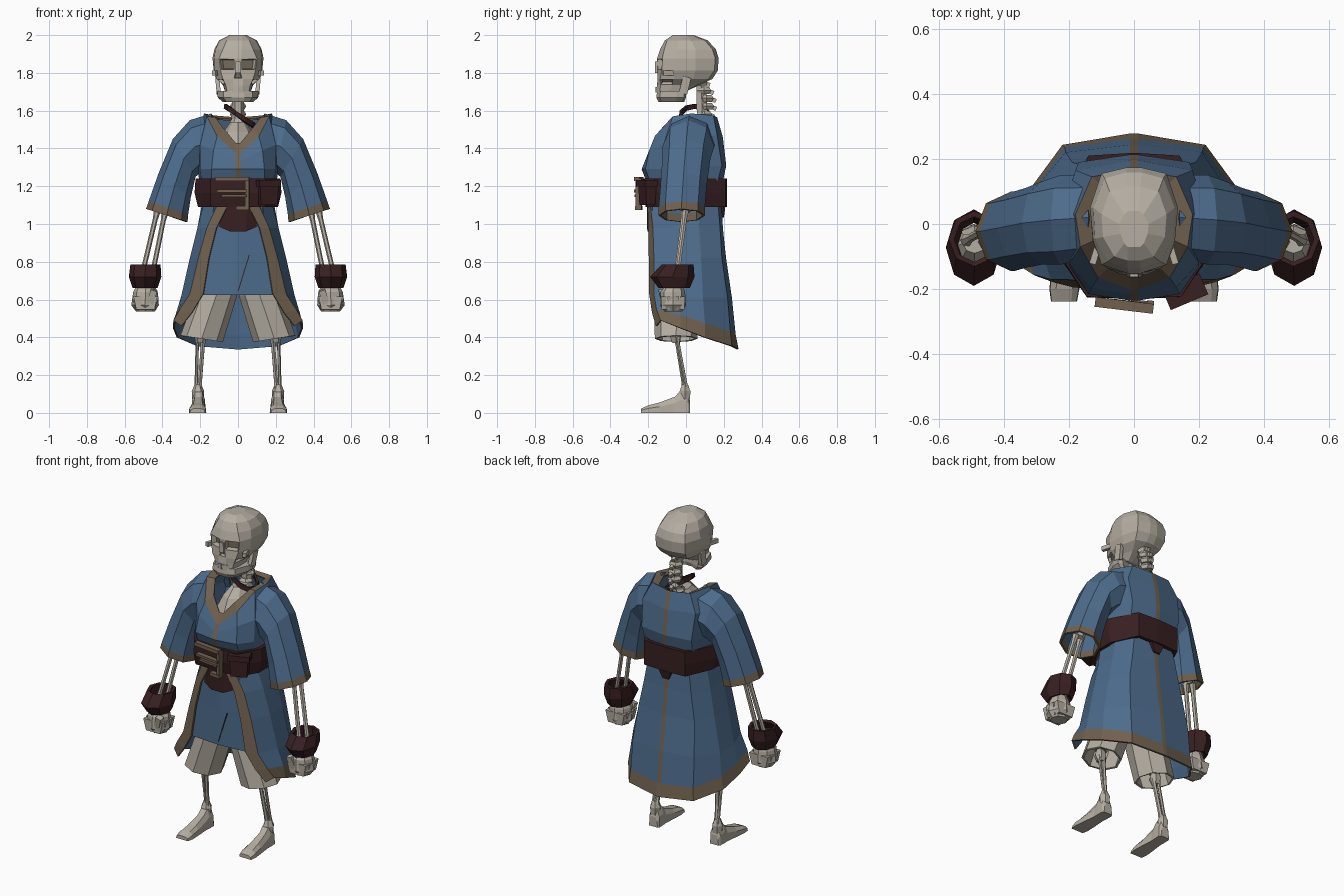
import bpy, bmesh, math
from mathutils import Vector, Matrix

def material(name, rgb):
    m = bpy.data.materials.new(name)
    m.diffuse_color = (*rgb, 1)
    return m

BLUE = material("blue cloth", (0.075, 0.150, 0.265))
TRIM = material("tan trim", (0.165, 0.120, 0.078))
LEATHER = material("dark leather", (0.040, 0.014, 0.015))
BONE = material("bone", (0.46, 0.42, 0.36))
SOCKET = material("socket brown", (0.18, 0.15, 0.105))


def finish(name, bm, mats, solid=0.0, mirror=False, inner=0):
    me = bpy.data.meshes.new(name)
    bm.to_mesh(me)
    bm.free()
    ob = bpy.data.objects.new(name, me)
    bpy.context.collection.objects.link(ob)
    for m in mats:
        me.materials.append(m)
    if solid:
        s = ob.modifiers.new("thickness", 'SOLIDIFY')
        s.thickness, s.offset, s.material_offset = solid, -1, inner
    if mirror:
        ob.modifiers.new("mirror", 'MIRROR').use_mirror_merge = False
    return ob


def loft(name, rings, mats, closed=True, cap=False, rule=None, sink=None, **kw):
    """Skin equal-length rings; rule(row, column) picks a material, sink(row, column) a recess depth."""
    bm = bmesh.new()
    vs = [[bm.verts.new(p) for p in r] for r in rings]
    n = len(vs[0])
    holes = []
    for i in range(len(vs) - 1):
        for j in range(n if closed else n - 1):
            k = (j + 1) % n
            f = bm.faces.new((vs[i][j], vs[i + 1][j], vs[i + 1][k], vs[i][k]))
            f.material_index = rule(i, j) if rule else 0
            if sink and sink(i, j):
                holes.append((f, sink(i, j)))
    if cap:
        bm.faces.new(vs[0])
        bm.faces.new(vs[-1][::-1])
        bmesh.ops.recalc_face_normals(bm, faces=bm.faces)
    for f, depth in holes:
        bmesh.ops.inset_individual(bm, faces=[f], thickness=.007)
        bmesh.ops.inset_individual(bm, faces=[f], thickness=.006, depth=-depth)
        f.material_index = 1
    return finish(name, bm, mats, **kw)


def half(pts):
    """Complete a front-to-back half ring with its mirror image."""
    return pts + [(-x, y, z) for x, y, z in reversed(pts)]


def level(z, *xy):
    return half([(x, y, z) for x, y in xy])


def oval(z, w, yf, yb, n=12, x=0.0):
    return [(x + w * math.sin(a), (yf + yb) / 2 - (yb - yf) / 2 * math.cos(a), z)
            for a in (2 * math.pi * i / n for i in range(n))]


def limb(outer, inner, yf, yb, n=8):
    """Slanted ring between an outer and an inner (x, z) point."""
    o, i = Vector(outer), Vector(inner)
    out = []
    for k in range(n):
        a = 2 * math.pi * k / n
        c = (o + i) / 2 + (o - i) / 2 * math.cos(a)
        out.append((c.x, (yf + yb) / 2 + (yb - yf) / 2 * math.sin(a), c.y))
    return out


def tube(name, pts, radii, mat, n=6, **kw):
    pts = [Vector(p) for p in pts]
    q = (pts[-1] - pts[0]).to_track_quat('Z', 'Y')
    rings = [[p + q @ Vector((r * math.cos(2 * math.pi * k / n), r * math.sin(2 * math.pi * k / n), 0))
              for k in range(n)] for p, r in zip(pts, radii)]
    return loft(name, rings, [mat], cap=True, **kw)


def long_bone(name, a, b, r, **kw):
    a, b = Vector(a), Vector(b)
    return tube(name, [a, a.lerp(b, .15), a.lerp(b, .85), b], [r * 1.5, r, r, r * 1.5], BONE, **kw)


def box(name, loc, size, mat, rot=(0, 0, 0), taper=1.0, **kw):
    bm = bmesh.new()
    bmesh.ops.create_cube(bm, size=1)
    for v in bm.verts:
        if v.co.z < 0:
            v.co.x *= taper
            v.co.y *= taper
    r = Matrix.Rotation(rot[2], 4, 'Z') @ Matrix.Rotation(rot[1], 4, 'Y') @ Matrix.Rotation(rot[0], 4, 'X')
    bm.transform(Matrix.Translation(loc) @ r @ Matrix.Diagonal((*size, 1)))
    return finish(name, bm, [mat], **kw)


# Robe top: neckline trim, chest, waist, with narrow front and back seams
loft("robe_top", [half(r) for r in [
    [(.013, -.165, 1.43), (.075, -.13, 1.505), (.12, -.05, 1.565), (.13, .03, 1.57), (.10, .12, 1.56), (.013, .14, 1.555)],
    [(.013, -.20, 1.375), (.11, -.165, 1.465), (.165, -.07, 1.57), (.18, .03, 1.585), (.13, .145, 1.575), (.013, .165, 1.565)],
    [(.013, -.217, 1.335), (.13, -.195, 1.39), (.20, -.12, 1.42), (.22, .03, 1.45), (.18, .165, 1.47), (.013, .195, 1.46)],
    [(.013, -.235, 1.29), (.14, -.215, 1.29), (.20, -.13, 1.29), (.215, .03, 1.29), (.17, .19, 1.31), (.013, .213, 1.31)],
    [(.013, -.20, 1.2), (.14, -.18, 1.2), (.19, -.10, 1.2), (.20, .03, 1.2), (.16, .16, 1.2), (.013, .19, 1.2)]]],
    [TRIM, BLUE], rule=lambda i, j: 0 if i == 0 or j in (5, 11) else 1, solid=.01, inner=1)

# Robe skirt: open in front, edged with trim, hem dropping toward the back
loft("robe_skirt", [half(r) for r in [
    [(.05, -.20, 1.11), (.105, -.19, 1.11), (.18, -.08, 1.11), (.19, .07, 1.11), (.14, .17, 1.11), (.012, .19, 1.11)],
    [(.115, -.20, .98), (.165, -.175, .98), (.215, -.06, .98), (.215, .07, .98), (.16, .18, .98), (.012, .195, .98)],
    [(.155, -.197, .82), (.21, -.17, .82), (.255, -.05, .82), (.25, .08, .82), (.19, .19, .82), (.012, .212, .82)],
    [(.185, -.195, .63), (.255, -.17, .63), (.30, -.04, .62), (.295, .09, .61), (.21, .22, .61), (.012, .243, .61)],
    [(.245, -.18, .53), (.31, -.155, .545), (.33, -.03, .52), (.312, .10, .475), (.213, .235, .43), (.012, .263, .415)],
    [(.30, -.16, .46), (.342, -.135, .49), (.345, -.03, .45), (.325, .10, .40), (.22, .243, .355), (.012, .278, .338)]]],
    [TRIM, BLUE], closed=False, rule=lambda i, j: 0 if i == 4 or j in (0, 5, 10) else 1, solid=.01, inner=1)

# Wide sleeves with trimmed cuffs
loft("sleeve", [limb((.14, 1.585), (.16, 1.28), -.11, .15),
                limb((.255, 1.55), (.20, 1.27), -.125, .15),
                limb((.345, 1.45), (.225, 1.25), -.125, .13),
                limb((.42, 1.27), (.25, 1.14), -.135, .11),
                limb((.473, 1.12), (.264, 1.05), -.145, .10),
                limb((.487, 1.08), (.267, 1.01), -.145, .10)],
     [BLUE, TRIM], rule=lambda i, j: int(i == 4), solid=.012, mirror=True)

# Under tunic and shorts
loft("under_tunic", [level(z, (.012, -.192), (w * .85, -.178), (w, -.08), (w, .05), (w * .6, .1), (.012, .11))
                     for z, w in [(1.1, .15), (.85, .19), (.625, .23)]], [BLUE], solid=.01)
box("tunic_slit", (.03, -.191, .74), (.005, .006, .2), LEATHER, rot=(0, .3, 0))
loft("shorts_leg", [limb((.19, .95), (.0, .95), -.16, .08), limb((.22, .64), (.005, .62), -.17, .08),
                    limb((.305, .41), (.08, .375), -.165, .06)], [BONE], solid=.012, mirror=True)

# Belt, sash, pouch and buckle
loft("belt", [level(z, (.012, yf), (.145, yf + .005), (w, -.10), (w, .05), (.14, .21), (.012, .218))
              for z, w, yf in [(1.24, .225, -.228), (1.165, .23, -.23), (1.09, .212, -.213)]],
     [LEATHER], solid=.025)
loft("sash_front", [[(-.09, -.18, 1.1), (-.05, -.207, 1.1), (.05, -.207, 1.1), (.09, -.18, 1.1)],
                    [(-.10, -.187, .985), (-.04, -.205, .96), (.04, -.205, .96), (.10, -.187, .985)]],
     [LEATHER], closed=False, solid=.012)
box("sash_back_tip", (0, .195, 1.07), (.1, .03, .07), LEATHER, taper=.4)
box("belt_pouch", (.155, -.205, 1.165), (.11, .06, .13), LEATHER, rot=(0, 0, .4), taper=.85)
box("pouch_flap", (.157, -.208, 1.215), (.125, .07, .035), LEATHER, rot=(0, 0, .4))
for n, x, z, sx, sz in [("top", -.03, 1.238, .18, .022), ("bottom", .025, 1.085, .07, .02), ("right", .05, 1.16, .02, .16),
                        ("prong_upper", -.03, 1.175, .16, .014), ("prong_lower", -.02, 1.15, .13, .014)]:
    box("buckle_" + n, (x, -.25, z), (sx, .03, sz), TRIM, rot=(0, 0, -.12))

# Tilted neck strap
loft("neck_strap", [[(.01 + r * math.cos(a), .045 + r * math.sin(a), 1.572 - .62 * r * math.cos(a) + dz)
                     for a in (math.pi * k / 5 for k in range(10))]
                    for r, dz in [(.082, .014), (.086, -.014)]], [LEATHER], solid=.014)

# Spine and ribcage
for k in range(6):
    z, y = 1.75 - .042 * k, .075 + .035 * math.sin(k * .6)
    tube(f"vertebra_{k}", [(0, y, z + .017), (0, y, z), (0, y, z - .019)], [.032, .044, .034], BONE)
    box(f"vertebra_spur_{k}", (0, y + .035, z - .008), (.02, .035, .022), BONE, rot=(-.4, 0, 0))
tube("spine_core", [(0, .08, 1.77), (0, .09, 1.45)], [.03, .035], BONE)
loft("ribcage", [oval(1.54, .04, -.04, .11, 8), oval(1.49, .075, -.10, .12, 8), oval(1.40, .12, -.145, .13, 8),
                 oval(1.25, .13, -.13, .13, 8)], [BONE], cap=True)

# Skull: recessed eye sockets, nose hole and cheek hollows in one shell
HOLES = {(3, 0): .03, (3, 10): .03, (4, 11): .02, (5, 1): .015, (5, 9): .015}
loft("skull", [
    level(2.0, (.02, -.07), (.03, -.06), (.042, -.03), (.045, 0), (.03, .03), (.015, .04)),
    level(1.972, (.02, -.112), (.06, -.10), (.095, -.04), (.10, .03), (.075, .10), (.02, .115)),
    level(1.925, (.02, -.137), (.08, -.115), (.12, -.045), (.125, .05), (.09, .14), (.025, .158)),
    level(1.877, (.016, -.153), (.10, -.125), (.126, -.05), (.135, .05), (.10, .155), (.025, .173)),
    level(1.812, (.016, -.15), (.092, -.128), (.126, -.06), (.128, .05), (.10, .15), (.025, .168)),
    level(1.768, (.026, -.15), (.08, -.137), (.114, -.065), (.108, .04), (.09, .12), (.025, .14)),
    level(1.735, (.025, -.154), (.065, -.135), (.075, -.07), (.08, .0), (.06, .06), (.02, .07)),
    level(1.702, (.025, -.156), (.058, -.138), (.068, -.09), (.068, -.03), (.04, .0), (.015, .0))],
    [BONE, SOCKET], cap=True, sink=lambda i, j: HOLES.get((i, j)))
box("nose_bridge", (0, -.154, 1.83), (.026, .018, .06), BONE, taper=1.2)
box("cheek_bone", (.113, -.075, 1.80), (.02, .10, .026), BONE, rot=(0, 0, .3), mirror=True)
for k in range(6):
    a = (k - 2.5) * .34
    box(f"tooth_{k}", (.066 * math.sin(a), -.09 - .064 * math.cos(a), 1.71), (.018, .012, .03), BONE, rot=(0, 0, a))
loft("lower_jaw", [
    level(1.705, (.03, -.153), (.075, -.135), (.108, -.05), (.112, -.01), (.085, .0), (.02, -.02)),
    level(1.67, (.035, -.157), (.078, -.138), (.106, -.05), (.107, -.01), (.08, .0), (.02, -.02)),
    level(1.645, (.03, -.145), (.06, -.13), (.08, -.05), (.08, -.02), (.06, -.01), (.02, -.03))],
    [BONE], cap=True)
box("jaw_hinge", (.106, -.005, 1.735), (.022, .045, .09), BONE, rot=(-.25, .08, 0), mirror=True)

# Arms, wrist cuffs and fists
long_bone("upper_arm", (.20, .01, 1.50), (.40, .0, 1.07), .02, mirror=True)
long_bone("forearm_outer", (.425, .0, 1.08), (.515, -.05, .70), .013, mirror=True)
long_bone("forearm_inner", (.385, -.01, 1.07), (.46, -.055, .70), .013, mirror=True)
loft("wrist_cuff", [oval(.785, .08, -.13, .04, 8, .49), oval(.72, .086, -.19, .045, 8, .492),
                    oval(.66, .066, -.145, .02, 8, .492)], [LEATHER], solid=.018, mirror=True)
loft("palm", [oval(.70, .035, -.09, -.03, 8, .49), oval(.64, .065, -.135, -.005, 8, .49),
              oval(.57, .073, -.138, .0, 8, .492), oval(.537, .05, -.115, -.02, 8, .49)], [BONE], cap=True, mirror=True)
for k in range(4):
    box(f"finger_{k}", (.49, -.118 + .033 * k, .582), (.146 - .012 * abs(k - 1.5), .028, .07), BONE, taper=.75, mirror=True)
box("thumb", (.455, -.12, .615), (.035, .035, .075), BONE, rot=(.2, -.3, 0), mirror=True)

# Legs and feet
long_bone("thigh", (.11, -.03, .92), (.195, -.055, .44), .024, mirror=True)
tube("knee", [(.2, -.055, .45), (.2, -.055, .41), (.2, -.053, .37)], [.022, .036, .022], BONE, mirror=True)
long_bone("shin_inner", (.183, -.05, .40), (.205, -.005, .12), .012, mirror=True)
long_bone("shin_outer", (.215, -.048, .40), (.222, .005, .12), .009, mirror=True)
tube("ankle", [(.212, -.005, .15), (.212, -.005, .115), (.212, -.005, .07)], [.018, .033, .03], BONE, mirror=True)
loft("foot", [[(c - w, y, 0), (c + w, y, 0), (c + w * .95, y, z * .6), (c + w * .55, y, z), (c - w * .55, y, z),
               (c - w * .95, y, z * .6)] for y, c, w, z in
              [(.022, .208, .028, .06), (.01, .208, .036, .10), (-.03, .209, .036, .115), (-.06, .21, .034, .085),
               (-.14, .212, .042, .055), (-.20, .214, .046, .04), (-.238, .215, .04, .022)]],
     [BONE], cap=True, mirror=True)
